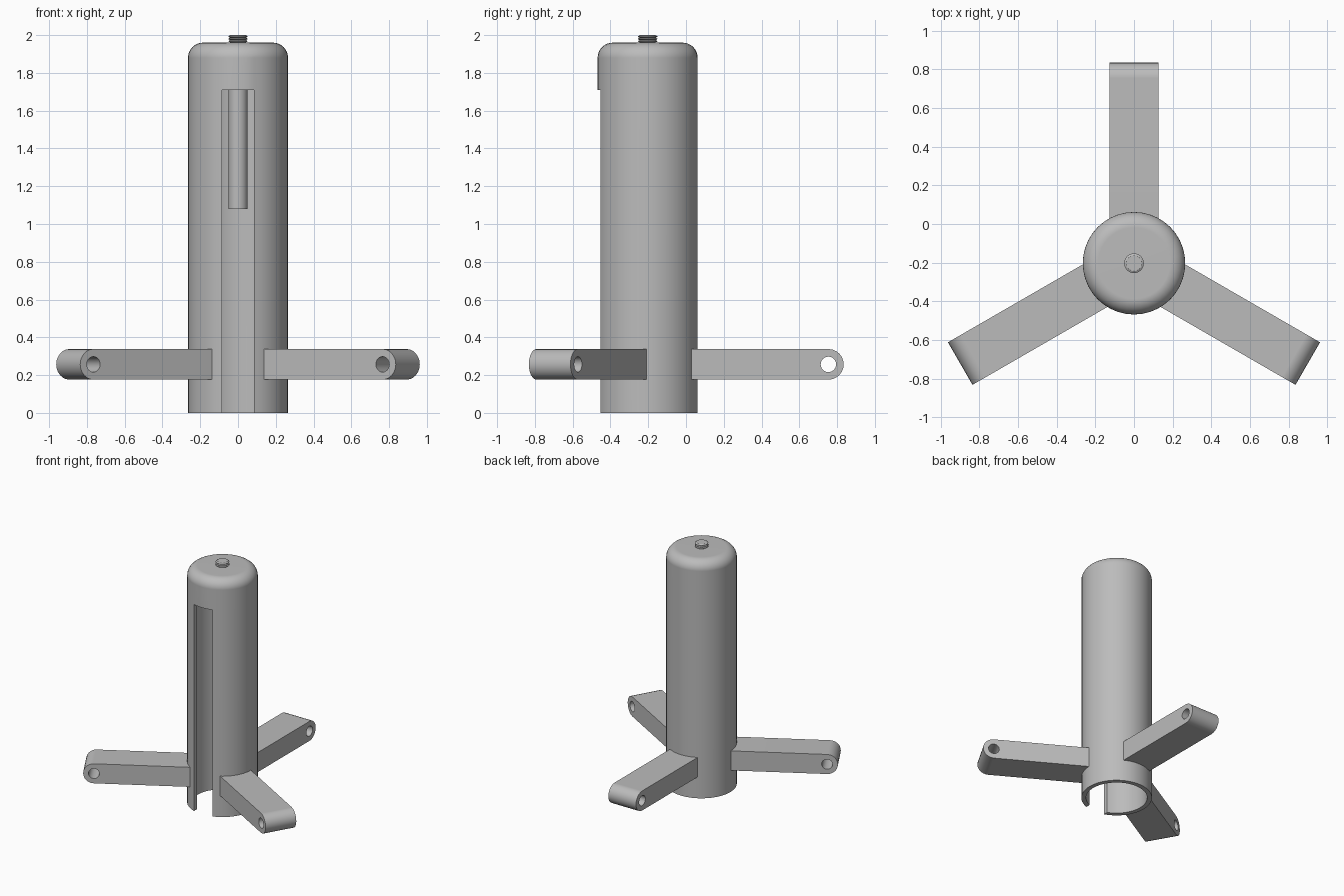
import bpy, bmesh
from math import sin, cos, pi, radians
from mathutils import Matrix

AXIS_Y = -0.203      # the tube stands forward of the centre
R_OUT, R_IN = 0.265, 0.23

cube = bpy.data.objects.get("Cube")
if cube:
    bpy.data.objects.remove(cube, do_unlink=True)

grey = bpy.data.materials.new("plain_grey")
grey.use_nodes = True
grey.diffuse_color = (0.5, 0.5, 0.5, 1)
grey.node_tree.nodes["Principled BSDF"].inputs["Base Color"].default_value = (0.5, 0.5, 0.5, 1)


def add_object(name, bm):
    bmesh.ops.recalc_face_normals(bm, faces=bm.faces)
    mesh = bpy.data.meshes.new(name)
    bm.to_mesh(mesh)
    bm.free()
    mesh.materials.append(grey)
    obj = bpy.data.objects.new(name, mesh)
    bpy.context.collection.objects.link(obj)
    return obj


def activate(obj):
    bpy.ops.object.select_all(action='DESELECT')
    obj.select_set(True)
    bpy.context.view_layer.objects.active = obj


def smooth(obj):
    activate(obj)
    bpy.ops.object.shade_smooth_by_angle(angle=radians(30))
    normals = obj.modifiers.new("even_shading", 'WEIGHTED_NORMAL')
    normals.keep_sharp = True


def cut(obj, cutter):
    cutter.hide_render = True
    mod = obj.modifiers.new("cut", 'BOOLEAN')
    mod.operation = 'DIFFERENCE'
    mod.solver = 'EXACT'
    mod.object = cutter
    activate(obj)
    bpy.ops.object.modifier_apply(modifier=mod.name)
    bpy.data.objects.remove(cutter, do_unlink=True)


def lathe(name, profile, segments):
    """Spin an (r, z) profile that starts and ends on the axis or closes on itself."""
    bm = bmesh.new()
    rings = []
    for r, z in profile:
        if r == 0:
            rings.append([bm.verts.new((0, 0, z))] * segments)
        else:
            rings.append([bm.verts.new((r * cos(2 * pi * i / segments),
                                        r * sin(2 * pi * i / segments), z))
                          for i in range(segments)])
    for a, b in zip(rings, rings[1:] + rings[:1]):
        if a[0] is a[1] and b[0] is b[1]:
            continue
        for i in range(segments):
            j = (i + 1) % segments
            bm.faces.new(dict.fromkeys((a[i], a[j], b[j], b[i])))
    obj = add_object(name, bm)
    obj.location.y = AXIS_Y
    return obj


def corner(r_wall, z_top, fillet, steps=8):
    """Quarter round from the wall to the top."""
    return [(r_wall - fillet + fillet * cos(pi / 2 * k / steps),
             z_top - fillet + fillet * sin(pi / 2 * k / steps)) for k in range(steps + 1)]


# Hollow tube with a rounded, closed top
profile = [(R_OUT, 0)] + corner(R_OUT, 1.96, 0.08) + [(0, 1.96), (0, 1.925)]
profile += corner(R_IN, 1.925, 0.045)[::-1] + [(R_IN, 0)]
tube = lathe("tube", profile, 40)

# Front slot, open at the bottom
bm = bmesh.new()
bmesh.ops.create_cube(bm, size=1, matrix=Matrix.Translation((0, AXIS_Y - 0.3, 0.805))
                      @ Matrix.Diagonal((0.172, 0.4, 1.81, 1)))
cut(tube, add_object("slot_cutter", bm))
smooth(tube)

# Rod hanging inside, which comes out of the top as a thread
thread = [(0.042, 1.962)]
for k in range(3):
    z = 1.962 + 0.0125 * k
    thread += [(0.051, z + 0.004), (0.051, z + 0.007), (0.043, z + 0.0115)]
rod = lathe("threaded_rod", [(0, 1.08), (0.051, 1.08), (0.051, 1.94), (0.042, 1.94)]
            + thread + [(0.041, 2.0), (0, 2.0)], 24)
smooth(rod)

# Arms: bars with a round end and a cross hole
START, END, Z_MID, ROUND, HALF_W = 0.2315, 1.038, 0.257, 0.081, 0.127
pivot = END - ROUND
outline = [(START, Z_MID - ROUND)]
outline += [(pivot + ROUND * cos(a), Z_MID + ROUND * sin(a))
            for a in (pi * k / 12 - pi / 2 for k in range(13))]
outline += [(START, Z_MID + ROUND)]
bm = bmesh.new()
side = bm.faces.new([bm.verts.new((-HALF_W, y, z)) for y, z in outline])
ext = bmesh.ops.extrude_face_region(bm, geom=[side])
bmesh.ops.translate(bm, vec=(2 * HALF_W, 0, 0),
                    verts=[v for v in ext["geom"] if isinstance(v, bmesh.types.BMVert)])
back_arm = add_object("back_arm", bm)

bm = bmesh.new()
bmesh.ops.create_cone(bm, cap_ends=True, segments=24, radius1=0.041, radius2=0.041, depth=0.5,
                      matrix=Matrix.Translation((0, pivot, Z_MID)) @ Matrix.Rotation(pi / 2, 4, 'Y'))
cut(back_arm, add_object("hole_cutter", bm))
back_arm.location.y = AXIS_Y
smooth(back_arm)

for name, angle in (("right_arm", 120), ("left_arm", -120)):
    arm = back_arm.copy()
    arm.name = name
    arm.rotation_euler.z = radians(angle)
    bpy.context.collection.objects.link(arm)
